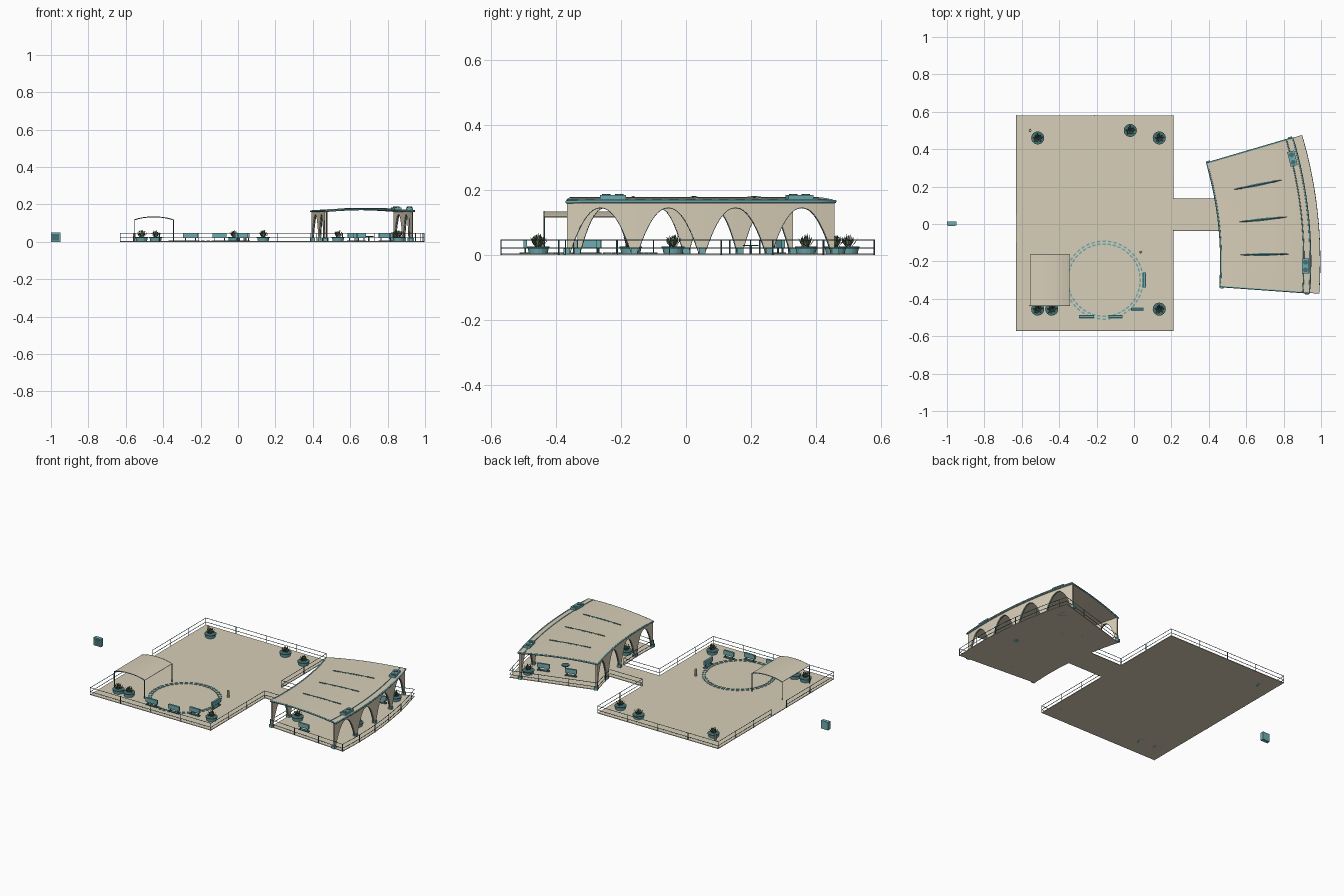
import bpy, bmesh, math, random
from mathutils import Vector, Matrix

if "Cube" in bpy.data.objects:
    bpy.data.objects.remove(bpy.data.objects["Cube"])
random.seed(4)


def mat(name, rgb):
    m = bpy.data.materials.new(name)
    m.diffuse_color = (*rgb, 1)
    m.use_nodes = True
    m.node_tree.nodes["Principled BSDF"].inputs["Base Color"].default_value = m.diffuse_color
    return m


TAN = mat("sand", (0.69, 0.62, 0.48))
TEAL = mat("teal", (0.16, 0.42, 0.44))
DARK = mat("dark_teal", (0.06, 0.17, 0.18))
LEAF = mat("leaf", (0.16, 0.22, 0.12))
CX, CY = -1.40, -0.20                      # centre of the pavilion's arcs
A0, A1 = math.radians(-4.1), math.radians(16.35)
RI, RO, RF = 1.865, 2.343, 2.395           # inner wall, roof edge, floor edge
TOP = 0.004                                # walking surface


def polar(r, a, z=0.0):
    return (CX + r * math.cos(a), CY + r * math.sin(a), z)


def lerp(a, b, t):
    return a + (b - a) * t


def add_mesh(name, verts, faces, m, thick=0, smooth=False):
    me = bpy.data.meshes.new(name)
    me.from_pydata(verts, [], faces)
    bm = bmesh.new()
    bm.from_mesh(me)
    bmesh.ops.recalc_face_normals(bm, faces=bm.faces)
    for f in bm.faces:
        f.smooth = smooth
    bm.to_mesh(me)
    bm.free()
    ob = bpy.data.objects.new(name, me)
    bpy.context.collection.objects.link(ob)
    me.materials.append(m)
    if thick:
        mod = ob.modifiers.new("thickness", "SOLIDIFY")
        mod.thickness, mod.offset = thick, 0
    return ob


def grid(name, fn, nu, nv, m, thick=0, smooth=False):
    vs = [fn(i / nu, j / nv) for i in range(nu + 1) for j in range(nv + 1)]
    w = nv + 1
    fs = [(i * w + j, (i + 1) * w + j, (i + 1) * w + j + 1, i * w + j + 1)
          for i in range(nu) for j in range(nv)]
    return add_mesh(name, vs, fs, m, thick, smooth)


def prism(name, outline, z0, z1, m):
    n = len(outline)
    vs = [(x, y, z) for z in (z0, z1) for x, y in outline]
    fs = [tuple(range(n)), tuple(range(n, 2 * n))]
    fs += [(i, (i + 1) % n, n + (i + 1) % n, n + i) for i in range(n)]
    return add_mesh(name, vs, fs, m)


def box(name, c, size, m, rot=0.0):
    ca, sa = math.cos(rot), math.sin(rot)
    hx, hy, hz = (s / 2 for s in size)
    pts = [(c[0] + x * ca - y * sa, c[1] + x * sa + y * ca)
           for x, y in ((-hx, -hy), (hx, -hy), (hx, hy), (-hx, hy))]
    return prism(name, pts, c[2] - hz, c[2] + hz, m)


def cone(name, c, r0, r1, z0, z1, m, n=16):
    bm = bmesh.new()
    bmesh.ops.create_cone(bm, cap_ends=True, segments=n, radius1=r0, radius2=r1, depth=z1 - z0,
                          matrix=Matrix.Translation((c[0], c[1], (z0 + z1) / 2)))
    me = bpy.data.meshes.new(name)
    bm.to_mesh(me)
    bm.free()
    me.materials.append(m)
    ob = bpy.data.objects.new(name, me)
    bpy.context.collection.objects.link(ob)
    return ob


def tube(name, pts, r, m, cyclic=False):
    cu = bpy.data.curves.new(name, "CURVE")
    cu.dimensions, cu.bevel_depth, cu.bevel_resolution = "3D", r, 1
    sp = cu.splines.new("POLY")
    sp.points.add(len(pts) - 1)
    for p, q in zip(sp.points, pts):
        p.co = (*q, 1)
    sp.use_cyclic_u = cyclic
    cu.use_fill_caps = True
    cu.materials.append(m)
    ob = bpy.data.objects.new(name, cu)
    bpy.context.collection.objects.link(ob)


def arc(r, a, b, n=16):
    return [polar(r, lerp(a, b, i / n))[:2] for i in range(n + 1)]


# Decks: plaza, bridge, curved pavilion floor
box("plaza_deck", (-0.21, 0.005, TOP / 2), (0.84, 1.15, TOP), TAN)
box("bridge_deck", (0.335, 0.05, TOP / 2), (0.25, 0.17, TOP), TAN)
prism("pavilion_floor", arc(RI, A0, A1) + arc(RF, A1, A0), 0, TOP, TAN)


# Railings: two rails with posts along each run
def railing(name, path):
    for h in (0.021, 0.046):
        tube(name + "_rail", [(x, y, h) for x, y in path], 0.0016, DARK)
    since = 1.0
    for i, (p, q) in enumerate(zip(path, path[1:])):
        p, q = Vector(p), Vector(q)
        k = max(1, round((q - p).length / 0.2))
        for j in range(k):
            if since > 0.12:
                cone(name + "_post", p.lerp(q, j / k), 0.002, 0.002, 0, 0.048, DARK, 6)
                since = 0
            since += (q - p).length / k
    cone(name + "_post", path[-1], 0.002, 0.002, 0, 0.048, DARK, 6)


ab0, ab1 = math.asin((-0.035 - CY) / RI), math.asin((0.135 - CY) / RI)
railing("front_railing", [(-0.63, -0.1), (-0.63, -0.57), (0.21, -0.57), (0.21, -0.035)]
        + arc(RI, ab0, A0, 6) + arc(RF, A0, A1) + arc(RI, A1, ab1, 6)
        + [(0.21, 0.135), (0.21, 0.58), (-0.63, 0.58), (-0.63, 0.05)])

# Pavilion: arcaded walls, four parabolic openings on each long side
BAYS = 4
for label, r in (("inner", RI + 0.008), ("outer", RO - 0.012)):
    def wall(u, v, r=r):
        s = abs((u * BAYS) % 1 * 2 - 1)
        zb = 0.146 * max(0, 1 - (s / 0.93) ** 2.1)
        return polar(r, lerp(A0, A1, u), lerp(max(zb, TOP), 0.163, v))
    grid(label + "_arcade", wall, BAYS * 24, 1, TAN, 0.011)
    for k in range(BAYS + 1):
        a = lerp(A0, A1, k / BAYS)
        box(label + "_foot", polar(r, a, 0.011), (0.022, 0.02, 0.018), TEAL, a)
    # dark edging around each opening
    for k in range(BAYS):
        pts = []
        for i in range(25):
            s = lerp(-0.93, 0.93, i / 24)
            z = 0.146 * (1 - (abs(s) / 0.93) ** 2.1)
            pts.append(polar(r, lerp(A0, A1, (k + 0.5 + s / 2) / BAYS), max(z, TOP)))
        tube(label + "_arch_trim", pts, 0.0022, DARK)


# Pavilion: shallow vaulted roof with edge trim
def roof_z(t):
    return 0.163 + 0.011 * (1 - (2 * t - 1) ** 2)


grid("vaulted_roof", lambda u, v: polar(lerp(RI, RO, v), lerp(A0, A1, u), roof_z(v)),
     24, 16, TAN, 0.008)
edge = [polar(lerp(RI, RO, i / 16), A0, roof_z(i / 16)) for i in range(17)]
edge += [(x, y, 0.165) for x, y in arc(RO, A0, A1)[1:]]
edge += [polar(lerp(RO, RI, i / 16), A1, roof_z(1 - i / 16)) for i in range(1, 17)]
edge += [(x, y, 0.165) for x, y in arc(RI, A1, A0)[1:-1]]
tube("roof_edge_trim", edge, 0.005, TEAL, True)
tube("outer_gutter", [(x, y, 0.17) for x, y in arc(RO - 0.035, A0, A1)], 0.003, TEAL)


# Lens-shaped skylights and roof units
for k in (1, 2, 3):
    a = lerp(A0, A1, k / BAYS)

    def lens(u, v, a=a):
        r = lerp(1.97, 2.23, u)
        w = 0.007 * math.sin(math.pi * u) + 0.0004
        return polar(r, a + (v - 0.5) * 2 * w / r,
                     roof_z((r - RI) / (RO - RI)) + 0.004 + 0.003 * (1 - abs(2 * v - 1)))
    grid("skylight", lens, 16, 2, DARK, 0.001)
for x, y in ((0.847, 0.35), (0.917, -0.225)):
    a = math.atan2(y - CY, x - CX)
    box("roof_unit", (x, y, 0.178), (0.038, 0.08, 0.014), TEAL, a)
    for j in (-0.02, 0.02):
        cone("roof_unit_fan", (x - j * math.sin(a), y + j * math.cos(a)), 0.013, 0.013, 0.184, 0.188, DARK)

# Canopy: arched sheet on a frame of thin posts
X0, X1, Y0, Y1 = -0.555, -0.345, -0.437, -0.165


def canopy(u):
    return 0.117 + 0.016 * (1 - abs(2 * u - 1) ** 2.4)


grid("canopy_roof", lambda u, v: (lerp(X0, X1, u), lerp(Y0, Y1, v), canopy(u)), 16, 1, TAN, 0.003)
for y in (Y0, Y1):
    hoop = [(X0, y, 0)] + [(lerp(X0, X1, i / 16), y, canopy(i / 16)) for i in range(17)] + [(X1, y, 0)]
    tube("canopy_hoop", hoop, 0.0025, DARK)

# Paved circle: two rings of small inlaid tiles
for r, n in ((0.193, 44), (0.208, 44)):
    for i in range(n):
        a = math.tau * i / n
        box("ring_tile", (-0.16 + r * math.cos(a), -0.30 + r * math.sin(a), 0.005),
            (0.008, 0.018, 0.004), TEAL, a)


# Panels on twin legs around the circle and in the pavilion
def panel(x, y, w, rot=0.0):
    box("panel_board", (x, y, 0.035), (w, 0.012, 0.026), TEAL, rot)
    box("panel_base", (x, y, 0.006), (w, 0.018, 0.004), DARK, rot)
    for s in (-0.35, 0.35):
        cone("panel_leg", (x + s * w * math.cos(rot), y + s * w * math.sin(rot)),
             0.003, 0.003, 0, 0.024, DARK, 6)


for p in ((-0.254, -0.495, 0.078), (-0.098, -0.495, 0.075), (0.018, -0.455, 0.068),
          (0.055, -0.30, 0.08, math.pi / 2), (0.65, -0.27, 0.07), (0.79, 0.29, 0.075, 0.25),
          (0.62, 0.26, 0.07, 0.25)):
    panel(*p)

# Small table in the pavilion
cone("table_top", (0.7, 0.2), 0.024, 0.024, 0.027, 0.031, DARK)
cone("table_leg", (0.7, 0.2), 0.004, 0.004, 0, 0.027, DARK, 8)


# Round planters with spiky leaves
def planter(x, y):
    cone("planter_pot", (x, y), 0.028, 0.033, TOP - 0.004, 0.024, TEAL, 16)
    cone("planter_rim", (x, y), 0.035, 0.035, 0.021, 0.026, DARK, 16)
    vs, fs = [], []
    for i in range(22):
        a = i * 2.4
        lean = lerp(0.003, 0.026, i / 21) + random.uniform(0, 0.004)
        h = 0.068 - lean * 0.7 + random.uniform(-0.004, 0.003)
        d, s = Vector((math.cos(a), math.sin(a), 0)), Vector((-math.sin(a), math.cos(a), 0))
        c = Vector((x, y, 0.026)) + d * lean * 0.4
        m = c + d * lean * 0.35 + Vector((0, 0, (h - 0.026) * 0.5))
        k = len(vs)
        vs += [c, m - s * 0.004, Vector((x, y, h)) + d * lean, m + s * 0.004]
        fs.append((k, k + 1, k + 2, k + 3))
    add_mesh("planter_leaves", vs, fs, LEAF, 0.001)


for x, y in ((-0.515, 0.46), (-0.02, 0.5), (0.135, 0.46), (-0.515, -0.455), (-0.44, -0.455),
             (0.135, -0.455), (0.535, -0.17), (0.86, -0.04), (0.84, 0.37)):
    planter(x, y)

# Bollards and the detached cabinet
for x, y in ((-0.555, 0.5), (0.037, -0.15)):
    cone("bollard", (x, y), 0.007, 0.006, 0, 0.048, TAN, 10)
box("cabinet", (-0.975, 0.003, 0.025), (0.05, 0.022, 0.05), TEAL)
box("cabinet_door", (-0.975, -0.009, 0.025), (0.038, 0.003, 0.036), DARK)
